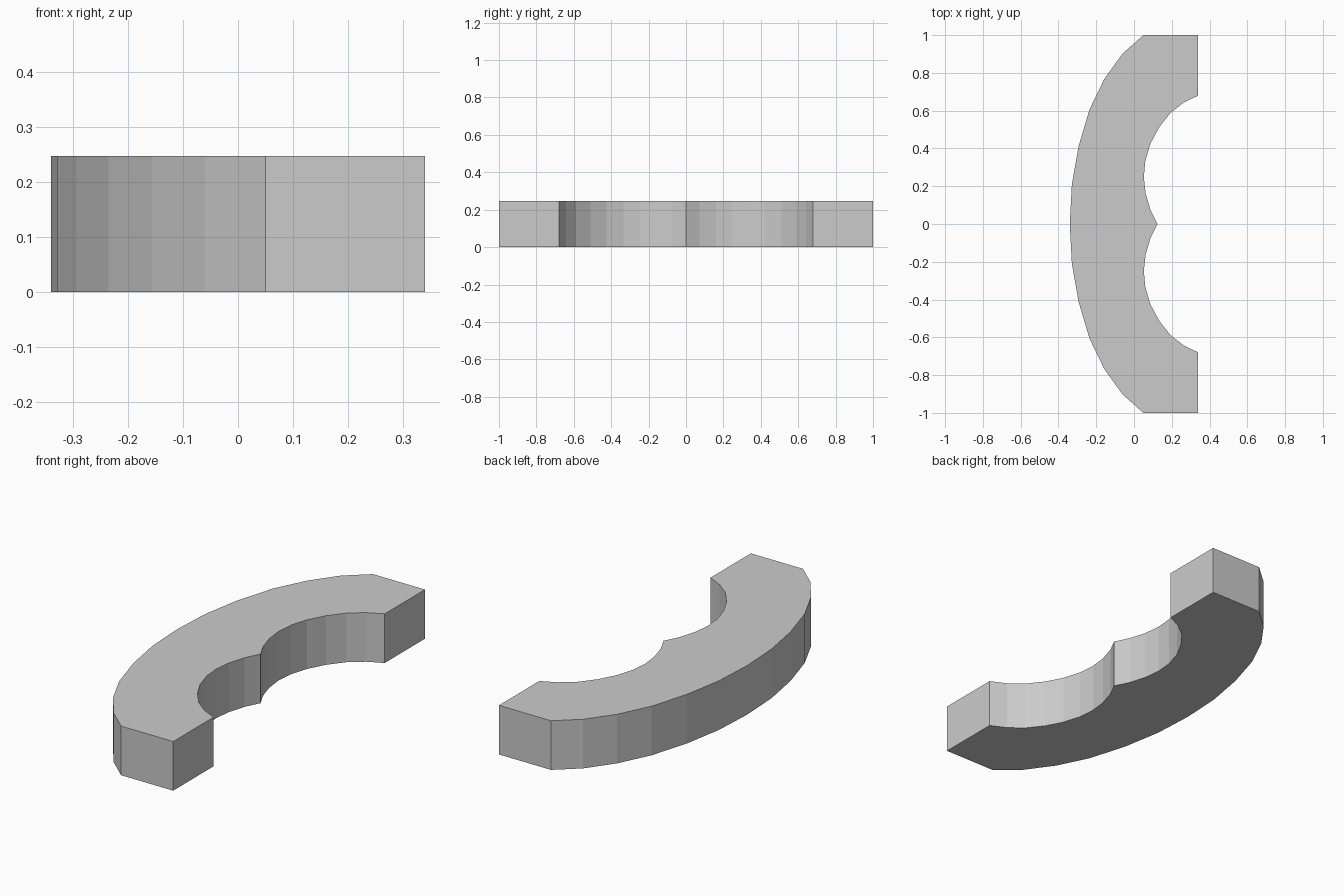
import bpy
import bmesh

if "Cube" in bpy.data.objects:
    bpy.data.objects.remove(bpy.data.objects["Cube"])

HEIGHT = 0.247

# Half profile (y >= 0): outer curve from the middle to the flat end
outer = [(-0.34, 0), (-0.329, 0.21), (-0.293, 0.413), (-0.235, 0.608),
         (-0.156, 0.77), (-0.06, 0.903), (0.05, 1.0)]
# Inner scallop from the end face back to the central cusp
inner = [(0.34, 1.0), (0.34, 0.68), (0.262, 0.642), (0.192, 0.587),
         (0.132, 0.51), (0.087, 0.425), (0.06, 0.335), (0.052, 0.247),
         (0.062, 0.16), (0.088, 0.073), (0.125, 0)]

# Mirror the half across y = 0 to close the outline
half = outer + inner
outline = half + [(x, -y) for x, y in reversed(half[1:-1])]

# Extrude the outline into a curved slab
bm = bmesh.new()
base = bm.faces.new([bm.verts.new((x, y, 0)) for x, y in outline])
ext = bmesh.ops.extrude_face_region(bm, geom=[base], use_keep_orig=True)
top = [v for v in ext["geom"] if isinstance(v, bmesh.types.BMVert)]
bmesh.ops.translate(bm, verts=top, vec=(0, 0, HEIGHT))
bmesh.ops.recalc_face_normals(bm, faces=bm.faces)

mesh = bpy.data.meshes.new("curved_slab")
bm.to_mesh(mesh)
bm.free()
slab = bpy.data.objects.new("curved_slab", mesh)
bpy.context.collection.objects.link(slab)
